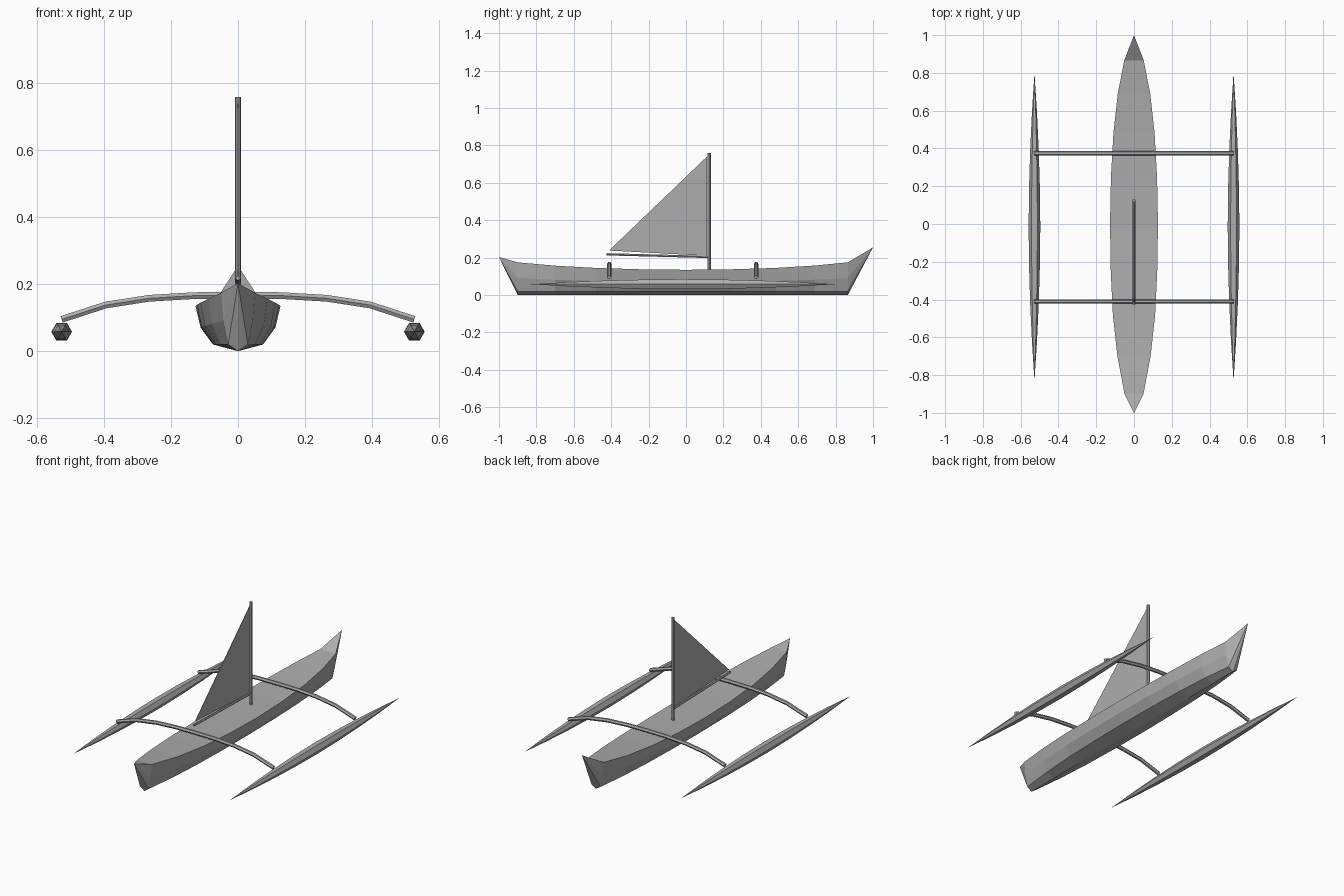
import bpy, bmesh, math
from mathutils import Vector

if "Cube" in bpy.data.objects:
    bpy.data.objects.remove(bpy.data.objects["Cube"])

grey = bpy.data.materials.new("plain grey")
grey.diffuse_color = (0.42, 0.42, 0.42, 1)
grey.use_nodes = True
grey.node_tree.nodes["Principled BSDF"].inputs["Base Color"].default_value = grey.diffuse_color


def finish(name, bm):
    bmesh.ops.recalc_face_normals(bm, faces=bm.faces)
    me = bpy.data.meshes.new(name)
    bm.to_mesh(me)
    bm.free()
    me.materials.append(grey)
    ob = bpy.data.objects.new(name, me)
    bpy.context.collection.objects.link(ob)
    return ob


def skin(bm, rings):
    """Join closed rings of equal length with quads."""
    for a, b in zip(rings, rings[1:]):
        n = len(a)
        for i in range(n):
            bm.faces.new((a[i], a[(i + 1) % n], b[(i + 1) % n], b[i]))


def tube(name, path, r, side, sides=6):
    """Tube along a path lying in a plane with normal 'side'."""
    bm = bmesh.new()
    pts = [Vector(p) for p in path]
    side = Vector(side)
    rings = []
    for i, p in enumerate(pts):
        t = (pts[min(i + 1, len(pts) - 1)] - pts[max(i - 1, 0)]).normalized()
        up = t.cross(side)
        rings.append([bm.verts.new(p + r * (math.cos(k * math.tau / sides) * side
                                            + math.sin(k * math.tau / sides) * up))
                      for k in range(sides)])
    skin(bm, rings)
    bm.faces.new(rings[0])
    bm.faces.new(rings[-1])
    return finish(name, bm)


# Hull: stations (y, half width, deck height) with pointed raised ends
stations = [(-0.90, 0.050, 0.175), (-0.70, 0.088, 0.157), (-0.48, 0.112, 0.145),
            (-0.25, 0.123, 0.138), (0.0, 0.127, 0.135), (0.25, 0.122, 0.138),
            (0.48, 0.109, 0.145), (0.69, 0.086, 0.158), (0.865, 0.052, 0.175)]
bm = bmesh.new()
rings = []
for y, w, h in stations:
    half = [(w, h), (w * 0.88, h * 0.52), (w * 0.59, 0.020)]
    sec = half + [(0, 0.0)] + [(-x, z) for x, z in reversed(half)]
    rings.append([bm.verts.new((x, y, z)) for x, z in sec])
skin(bm, rings)
for ring, tip in ((rings[0], (0, -1, 0.203)), (rings[-1], (0, 1, 0.255))):
    v = bm.verts.new(tip)
    for i in range(len(ring)):
        bm.faces.new((ring[i], ring[(i + 1) % len(ring)], v))
finish("hull", bm)

# Outrigger floats: six-sided spindles
for label, sx in (("left", -1), ("right", 1)):
    bm = bmesh.new()
    rings = []
    for t in (-0.75, -0.5, -0.25, 0, 0.25, 0.5, 0.75):
        r = 0.031 * (1 - abs(t) ** 1.9)
        rings.append([bm.verts.new((sx * 0.527 + r * math.cos(k * math.pi / 3),
                                    -0.015 + 0.815 * t,
                                    0.058 + r * math.sin(k * math.pi / 3)))
                      for k in range(6)])
    skin(bm, rings)
    for ring, y in ((rings[0], -0.83), (rings[-1], 0.80)):
        v = bm.verts.new((sx * 0.527, y, 0.058))
        for i in range(6):
            bm.faces.new((ring[i], ring[(i + 1) % 6], v))
    finish(label + "_float", bm)

# Curved cross beams
arc = [(0, 0.167), (0.13, 0.166), (0.265, 0.158), (0.395, 0.138), (0.527, 0.095)]
for label, y in (("front", -0.41), ("rear", 0.375)):
    path = [(-x, y, z) for x, z in reversed(arc[1:])] + [(x, y, z) for x, z in arc]
    tube(label + "_beam", path, 0.0115, (0, 1, 0))

# Mast and boom
tube("mast", [(0, 0.125, 0.13), (0, 0.125, 0.76)], 0.009, (1, 0, 0), 8)
tube("boom", [(0, 0.12, 0.204), (0, -0.425, 0.218)], 0.007, (1, 0, 0))

# Triangular sail
bm = bmesh.new()
tri = [(0.112, 0.74), (0.112, 0.210), (-0.412, 0.238)]
a, b = ([bm.verts.new((x, y, z)) for y, z in tri] for x in (-0.0015, 0.0015))
bm.faces.new(a)
bm.faces.new(b)
skin(bm, [a, b])
finish("sail", bm)
